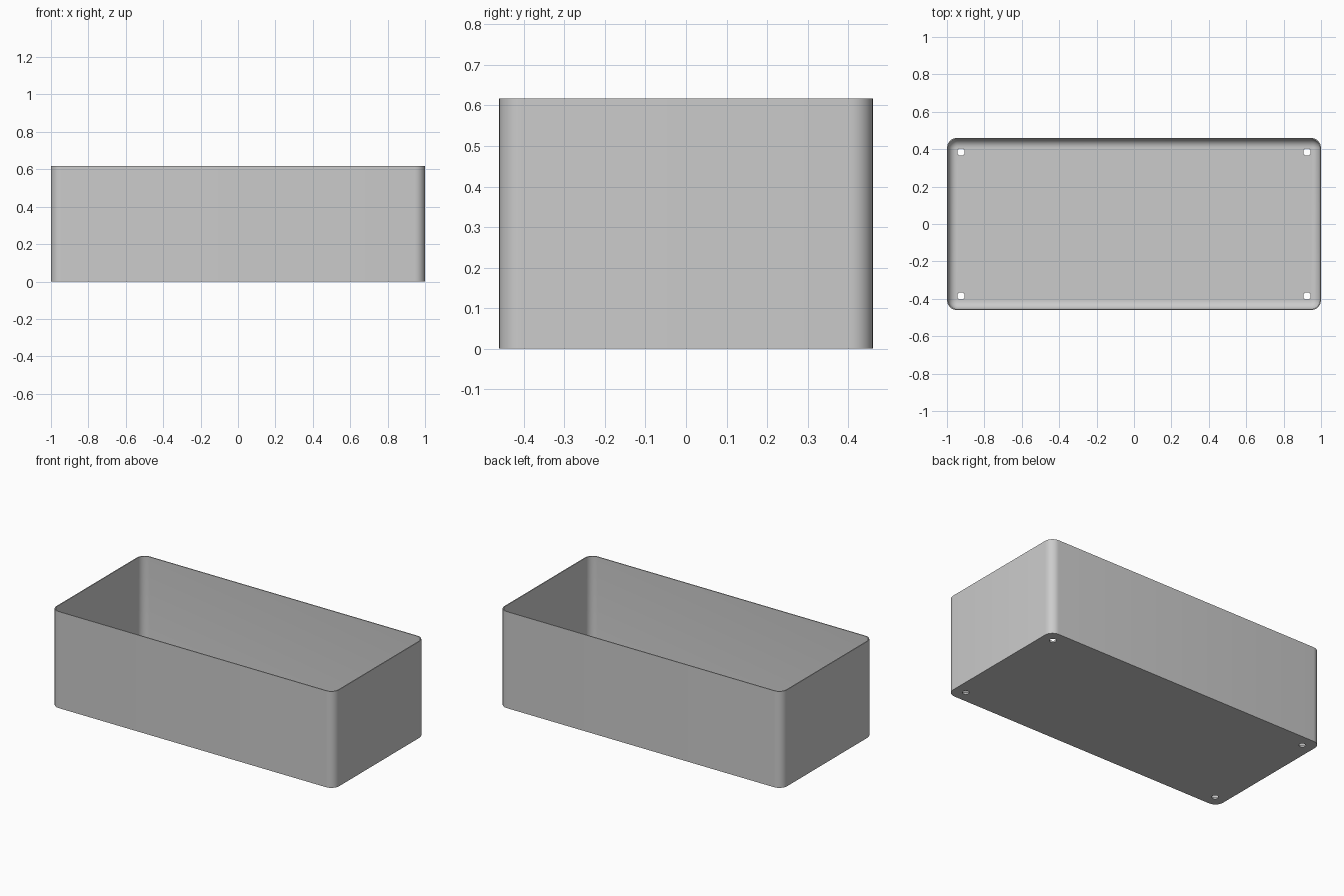
import bpy, bmesh, math

cube = bpy.data.objects.get("Cube")
if cube:
    bpy.data.objects.remove(cube, do_unlink=True)

HALF_X, HALF_Y, HEIGHT = 1.0, 0.461, 0.617
CORNER, WALL, FLOOR, FILLET = 0.055, 0.006, 0.01, 0.045
HOLE_X, HOLE_Y, HOLE_R = 0.925, 0.385, 0.02
STEPS = 8

grey = bpy.data.materials.new("plain grey")
grey.use_nodes = True
colour = (0.6, 0.6, 0.6, 1)
grey.diffuse_color = colour
grey.node_tree.nodes["Principled BSDF"].inputs["Base Color"].default_value = colour


def ring(bm, inset, z):
    """Rounded rectangle, inset evenly from the outer wall."""
    r = CORNER - inset
    verts = []
    for k, (sx, sy) in enumerate([(1, 1), (-1, 1), (-1, -1), (1, -1)]):
        for i in range(STEPS + 1):
            a = math.pi / 2 * (k + i / STEPS)
            verts.append(bm.verts.new((sx * (HALF_X - CORNER) + r * math.cos(a),
                                       sy * (HALF_Y - CORNER) + r * math.sin(a), z)))
    return verts


# Tray: outer wall, rim, inner wall and a fillet running into the floor
bm = bmesh.new()
rings = [ring(bm, 0, 0), ring(bm, 0, HEIGHT), ring(bm, WALL, HEIGHT)]
for i in range(STEPS + 1):
    a = math.pi / 2 * i / STEPS
    rings.append(ring(bm, WALL + FILLET * (1 - math.cos(a)),
                      FLOOR + FILLET * (1 - math.sin(a))))
for low, high in zip(rings, rings[1:]):
    for i in range(len(low)):
        j = (i + 1) % len(low)
        bm.faces.new((low[i], low[j], high[j], high[i]))
bm.faces.new(rings[0][::-1])
bm.faces.new(rings[-1])
bmesh.ops.recalc_face_normals(bm, faces=bm.faces)
mesh = bpy.data.meshes.new("tray")
bm.to_mesh(mesh)
bm.free()
mesh.materials.append(grey)
tray = bpy.data.objects.new("tray", mesh)
bpy.context.collection.objects.link(tray)

# Round holes through the floor near the corners
bm = bmesh.new()
for sx in (-1, 1):
    for sy in (-1, 1):
        made = bmesh.ops.create_cone(bm, cap_ends=True, segments=32, radius1=HOLE_R,
                                     radius2=HOLE_R, depth=0.1)
        bmesh.ops.translate(bm, verts=made["verts"], vec=(sx * HOLE_X, sy * HOLE_Y, 0))
mesh = bpy.data.meshes.new("hole_cutter")
bm.to_mesh(mesh)
bm.free()
mesh.materials.append(grey)
cutter = bpy.data.objects.new("hole_cutter", mesh)
bpy.context.collection.objects.link(cutter)
cutter.hide_render = True
cutter.hide_viewport = True

cut = tray.modifiers.new("floor holes", 'BOOLEAN')
cut.operation = 'DIFFERENCE'
cut.solver = 'EXACT'
cut.object = cutter

# Apply the holes, drop the cutter, then smooth the rounded parts
bpy.context.view_layer.update()
bpy.context.view_layer.objects.active = tray
tray.select_set(True)
bpy.ops.object.modifier_apply(modifier=cut.name)
bpy.data.objects.remove(cutter, do_unlink=True)
bpy.ops.object.shade_smooth_by_angle(angle=math.radians(35))
